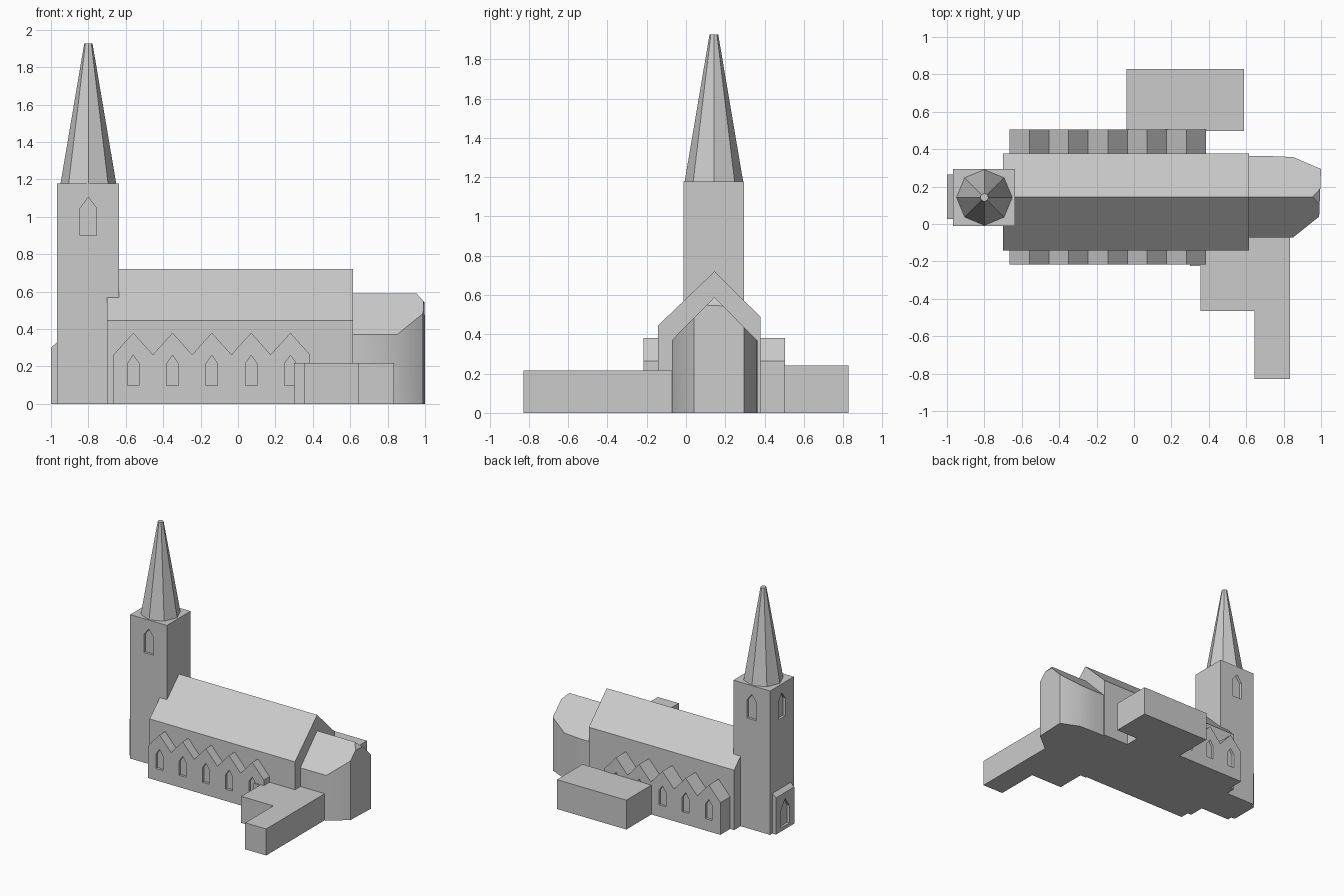
import bpy, bmesh, math
from mathutils import Vector

if "Cube" in bpy.data.objects:
    bpy.data.objects.remove(bpy.data.objects["Cube"])

stone = bpy.data.materials.new("grey stone")
stone.diffuse_color = (0.6, 0.6, 0.6, 1)
stone.use_nodes = True
stone.node_tree.nodes["Principled BSDF"].inputs["Base Color"].default_value = stone.diffuse_color


def finish(name, bm):
    bmesh.ops.recalc_face_normals(bm, faces=bm.faces[:])
    me = bpy.data.meshes.new(name)
    bm.to_mesh(me)
    bm.free()
    me.materials.append(stone)
    ob = bpy.data.objects.new(name, me)
    bpy.context.collection.objects.link(ob)
    return ob


def add_prism(bm, pts, axis, a, b):
    """Extrude a 2D profile along an axis from a to b."""
    place = {'x': lambda p, t: (t, p[0], p[1]),
             'y': lambda p, t: (p[0], t, p[1]),
             'z': lambda p, t: (p[0], p[1], t)}[axis]
    lo = [bm.verts.new(place(p, a)) for p in pts]
    hi = [bm.verts.new(place(p, b)) for p in pts]
    bm.faces.new(lo)
    bm.faces.new(hi)
    n = len(pts)
    for i in range(n):
        j = (i + 1) % n
        bm.faces.new((lo[i], lo[j], hi[j], hi[i]))


def prism(name, pts, axis, a, b):
    bm = bmesh.new()
    add_prism(bm, pts, axis, a, b)
    return finish(name, bm)


def rect(x0, x1, y0, y1):
    return [(x0, y0), (x1, y0), (x1, y1), (x0, y1)]


def lancet(c, half, z0, z1, z2):
    """Pointed window outline."""
    return [(c - half, z0), (c + half, z0), (c + half, z1), (c, z2), (c - half, z1)]


def cut(ob, windows):
    """Recess window niches, each given as (profile, axis, a, b)."""
    bm = bmesh.new()
    for w in windows:
        add_prism(bm, *w)
    cutter = finish("window_cutter", bm)
    cutter.hide_render = True
    mod = ob.modifiers.new("windows", 'BOOLEAN')
    mod.operation = 'DIFFERENCE'
    mod.solver = 'EXACT'
    mod.object = cutter
    bpy.context.view_layer.objects.active = ob
    bpy.ops.object.modifier_apply(modifier=mod.name)
    bpy.data.objects.remove(cutter)


CX, CY, D = -0.80, 0.142, 0.02

# Tower with belfry windows on front, back and west
tower = prism("tower", rect(-0.967, -0.635, -0.012, 0.294), 'z', 0, 1.177)
belfry = (0.044, 0.9, 1.045, 1.105)
cut(tower, [(lancet(CX, *belfry), 'y', -0.05, -0.012 + D),
            (lancet(CX, *belfry), 'y', 0.294 - D, 0.35),
            (lancet(CY, *belfry), 'x', -1.0, -0.967 + D)])

# Eight sided spire with a blunt tip
bm = bmesh.new()
bmesh.ops.create_cone(bm, cap_ends=True, segments=8, radius1=0.149, radius2=0.022, depth=0.75)
bmesh.ops.translate(bm, verts=bm.verts[:], vec=(CX, CY, 1.177 + 0.375))
finish("spire", bm)

# West doorway slab with sloping top
porch = prism("west_doorway", [(-1, 0), (-0.96, 0), (-0.96, 0.335), (-1, 0.3)], 'y', 0.028, 0.264)
cut(porch, [(lancet(0.146, 0.055, 0.03, 0.17, 0.25), 'x', -1.05, -1 + D)])

# Nave with gabled roof
prism("nave", [(-0.142, 0), (0.378, 0), (0.378, 0.49), (0.145, 0.72), (-0.142, 0.445)],
      'x', -0.70, 0.615)

# Aisles with zigzag gables and a window under each peak
P, X0 = 0.21, -0.665
zig = [(X0, 0), (X0 + 5 * P, 0)]
for i in range(5, -1, -1):
    zig.append((X0 + i * P, 0.263))
    if i:
        zig.append((X0 + (i - 0.5) * P, 0.38))
wins = [lancet(X0 + (i + 0.5) * P, 0.031, 0.097, 0.215, 0.26) for i in range(5)]
front = prism("front_aisle", zig, 'y', -0.216, -0.13)
cut(front, [(w, 'y', -0.26, -0.216 + D) for w in wins])
back = prism("back_aisle", zig, 'y', 0.37, 0.505)
cut(back, [(w, 'y', 0.505 - D, 0.55) for w in wins])

# Chancel: gabled block trimmed by the angled apse walls and the end hip
bm = bmesh.new()
add_prism(bm, [(-0.072, 0), (0.364, 0), (0.364, 0.366), (0.145, 0.59), (-0.072, 0.37)],
          'x', 0.60, 1.05)
trims = [((0.85, -0.072, 0), (0.112, -0.14, 0)),     # front corner
         ((0.85, 0.358, 0), (0.064, 0.15, 0)),       # back corner
         ((0.60, 0.368, 0), (0.010, 0.25, 0)),       # slight taper of back wall
         ((1.0, 0.295, 0), (0.255, -0.010, 0)),      # end wall
         ((0.955, 0.145, 0.59), (0.05, 0, 0.045))]   # hip
for co, no in trims:
    res = bmesh.ops.bisect_plane(bm, geom=bm.verts[:] + bm.edges[:] + bm.faces[:], dist=1e-5,
                                 plane_co=Vector(co), plane_no=Vector(no).normalized(),
                                 clear_outer=True)
    edges = [e for e in bm.edges if e.is_boundary]
    if edges:
        bmesh.ops.holes_fill(bm, edges=edges, sides=0)
chancel = finish("chancel", bm)
bpy.ops.object.select_all(action='DESELECT')
chancel.select_set(True)
bpy.context.view_layer.objects.active = chancel
bpy.ops.object.shade_smooth_by_angle(angle=math.radians(40))

# Low flat-roofed annexes
prism("front_annex", [(0.30, -0.13), (0.30, -0.225), (0.355, -0.225), (0.355, -0.465),
                      (0.645, -0.465), (0.645, -0.828), (0.835, -0.828), (0.835, -0.06),
                      (0.60, -0.06), (0.60, -0.13)], 'z', 0, 0.217)
prism("back_annex", rect(-0.04, 0.588, 0.498, 0.828), 'z', 0, 0.24)
